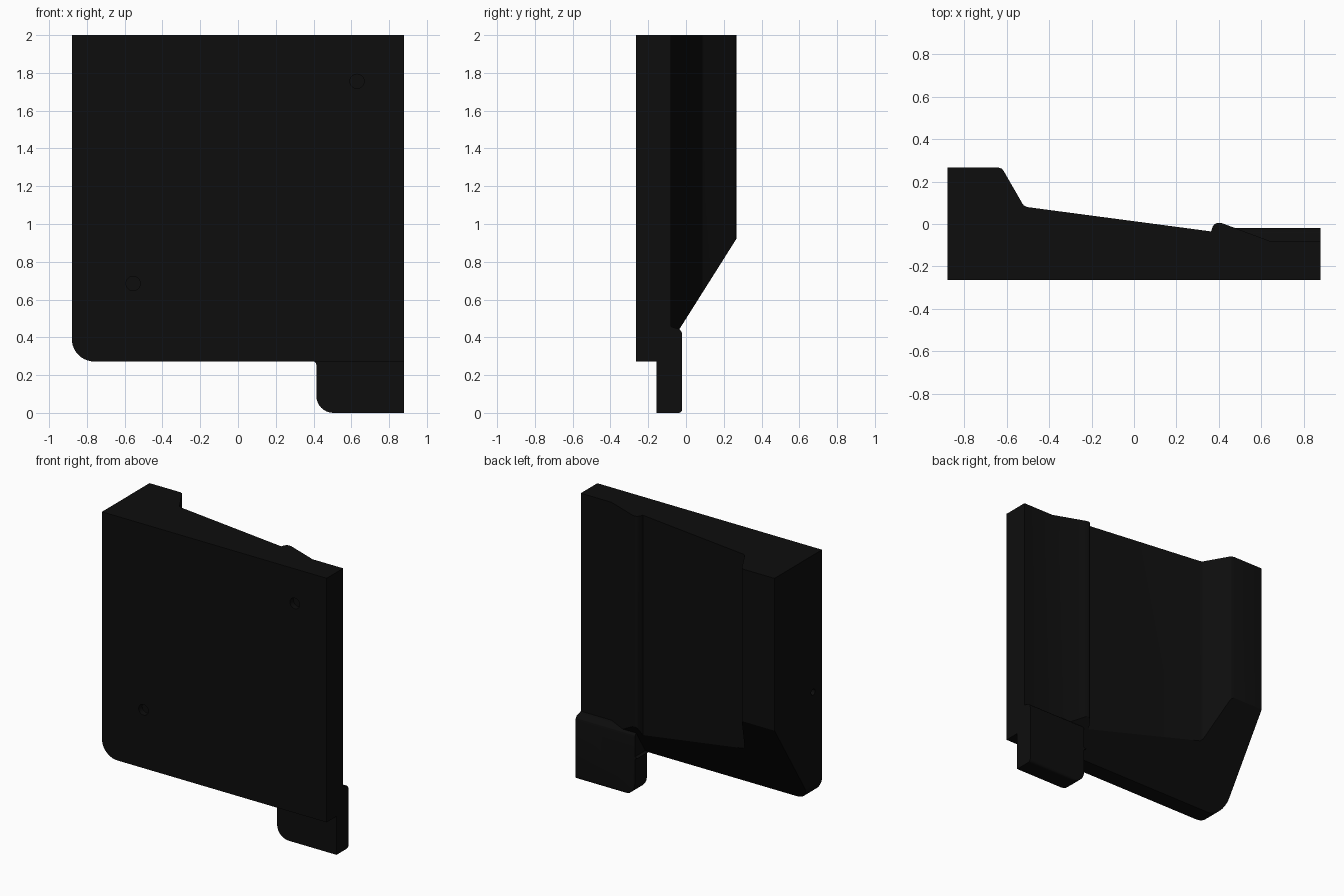
import bpy, bmesh, math
from mathutils import Vector

if "Cube" in bpy.data.objects:
    bpy.data.objects.remove(bpy.data.objects["Cube"])

black = bpy.data.materials.new("matte_black")
black.diffuse_color = (0.004, 0.004, 0.004, 1)
black.use_nodes = True
black.node_tree.nodes["Principled BSDF"].inputs["Base Color"].default_value = black.diffuse_color


def arc(cx, cz, r, a0, a1, n=8):
    return [(cx + r * math.cos(math.radians(a0 + (a1 - a0) * i / n)),
             cz + r * math.sin(math.radians(a0 + (a1 - a0) * i / n))) for i in range(n + 1)]


def prism(name, outline, axis, lo, hi):
    """Extrude a 2D outline along an axis: x uses (y, z), y uses (x, z), z uses (x, y)."""
    def point(a, b, h):
        return {"x": (h, a, b), "y": (a, h, b), "z": (a, b, h)}[axis]
    bm = bmesh.new()
    face = bm.faces.new([bm.verts.new(point(a, b, lo)) for a, b in outline])
    ext = bmesh.ops.extrude_face_region(bm, geom=[face])["geom"]
    shift = Vector(point(0, 0, hi - lo))
    bmesh.ops.translate(bm, vec=shift, verts=[v for v in ext if isinstance(v, bmesh.types.BMVert)])
    bmesh.ops.recalc_face_normals(bm, faces=bm.faces)
    mesh = bpy.data.meshes.new(name)
    bm.to_mesh(mesh)
    bm.free()
    mesh.materials.append(black)
    ob = bpy.data.objects.new(name, mesh)
    bpy.context.collection.objects.link(ob)
    return ob


def combine(ob, other, operation):
    mod = ob.modifiers.new("cut", "BOOLEAN")
    mod.object, mod.operation, mod.solver = other, operation, "EXACT"
    bpy.context.view_layer.objects.active = ob
    bpy.ops.object.modifier_apply(modifier=mod.name)
    bpy.data.objects.remove(other)


def smooth(ob):
    bpy.ops.object.select_all(action="DESELECT")
    ob.select_set(True)
    bpy.context.view_layer.objects.active = ob
    bpy.ops.object.shade_smooth_by_angle(angle=math.radians(25))


# Main plate: stepped and sloping cross-section with a ridge near the right edge
section = [(-0.88, -0.265), (0.88, -0.265), (0.88, -0.08), (0.64, -0.08),
           (0.425, 0.0), (0.41, 0.005), (0.395, 0.006), (0.38, 0.0), (0.371, -0.012),
           (0.363, -0.035), (-0.505, 0.08), (-0.52, 0.088), (-0.527, 0.098),
           (-0.613, 0.248), (-0.622, 0.26), (-0.64, 0.267), (-0.88, 0.267)]
plate = prism("main_plate", section, "z", 0.272, 2.0)

# Rounded lower left corner
outline = arc(-0.76, 0.392, 0.12, 180, 270, 10) + [(1, 0.272), (1, 2.1), (-0.88, 2.1)]
combine(plate, prism("corner_shape", outline, "y", -0.5, 0.5), "INTERSECT")

# Sloping underside at the back
wedge = [(-0.143, 0.272), (-0.206, 0.172), (0.5, 0.172), (0.5, 1.291)]
combine(plate, prism("slope_cutter", wedge, "x", -1.2, 1.2), "DIFFERENCE")

# Blind screw holes in the front face and a small one in the left side
for x, z in [(0.63, 1.755), (-0.555, 0.685)]:
    hole = prism("hole_cutter", arc(x, z, 0.038, 0, 345, 23), "y", -0.4, -0.225)
    combine(plate, hole, "DIFFERENCE")
hole = prism("hole_cutter", arc(-0.165, 1.03, 0.022, 0, 337.5, 15), "x", -1, -0.84)
combine(plate, hole, "DIFFERENCE")
smooth(plate)

# Lower tab: rounded outer corner, small fillet where it meets the plate
tab_outline = (arc(0.505, 0.09, 0.09, 180, 270) + [(0.88, 0), (0.88, 0.5), (0.415, 0.5), (0.415, 0.28)]
               + arc(0.393, 0.252, 0.022, 90, 0, 5))
tab = prism("lower_tab", tab_outline, "y", -0.155, -0.02)
tab_side = ([(-0.2, -0.1), (-0.04, -0.1), (-0.04, 0.0)] + arc(-0.04, 0.02, 0.02, -90, 0, 5)[1:]
            + [(-0.02, 0.415), (-0.024, 0.43), (-0.035, 0.443), (-0.09, 0.46), (-0.2, 0.46)])
combine(tab, prism("tab_shape", tab_side, "x", 0.3, 1.0), "INTERSECT")
smooth(tab)
